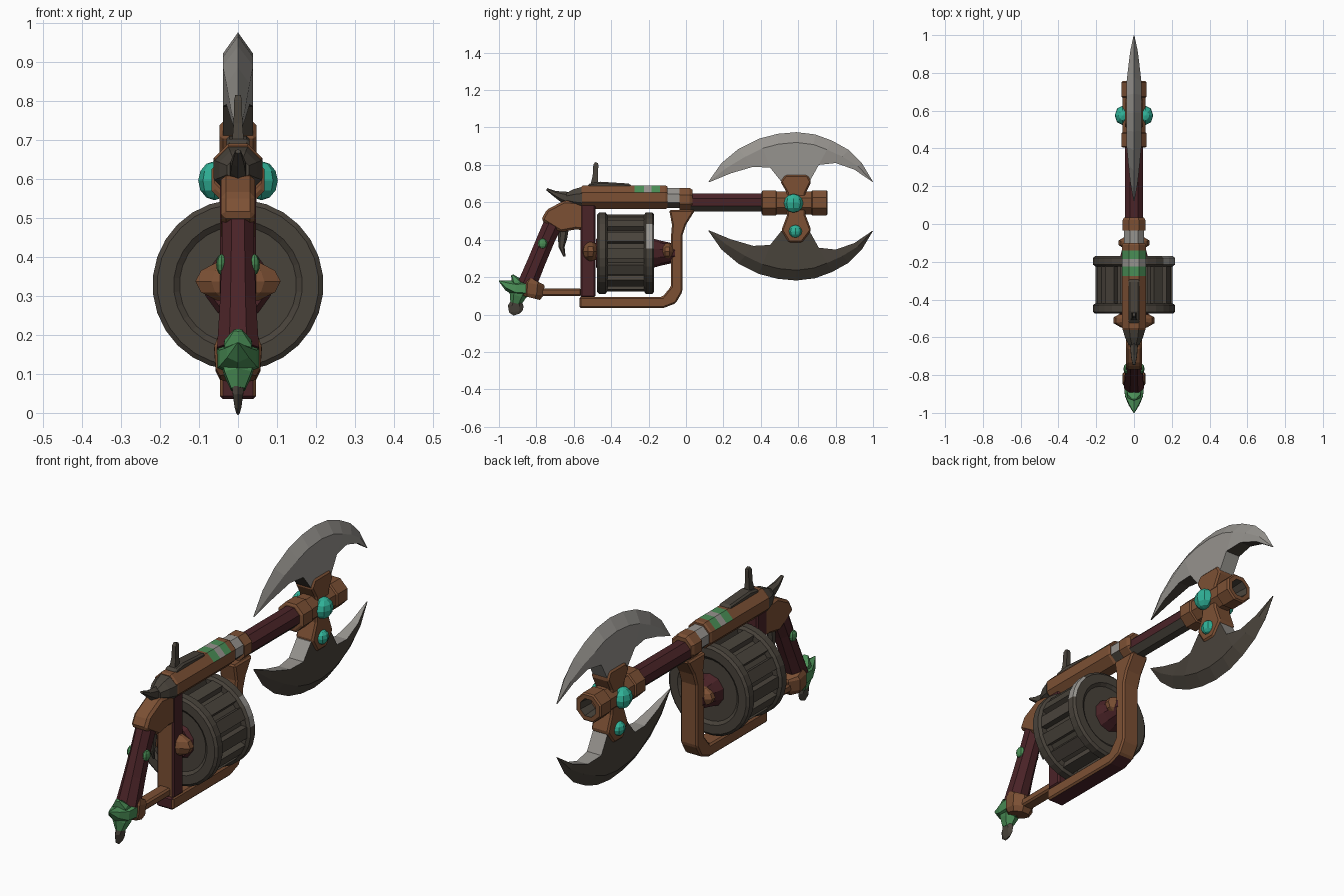
import bpy, bmesh, math
from mathutils import Vector, Matrix

if "Cube" in bpy.data.objects:
    bpy.data.objects.remove(bpy.data.objects["Cube"])

def mat(name, r, g, b):
    m = bpy.data.materials.new(name)
    lin = [((c / 255 + 0.055) / 1.055) ** 2.4 for c in (r, g, b)]
    m.diffuse_color = (*lin, 1)
    m.use_nodes = True
    m.node_tree.nodes["Principled BSDF"].inputs["Base Color"].default_value = m.diffuse_color
    return m

BROWN, DARK, LIGHT, MAROON, GREEN, TEAL = range(6)
MATS = [mat("bronze_brown", 124, 80, 52), mat("dark_iron", 73, 67, 59),
        mat("light_steel", 150, 147, 142), mat("maroon_wood", 74, 35, 39),
        mat("green_jade", 74, 142, 86), mat("teal_gem", 48, 178, 152)]

def finish(name, bm, colour, rule=None, bevel=0):
    bmesh.ops.remove_doubles(bm, verts=bm.verts, dist=0.0005)
    bmesh.ops.recalc_face_normals(bm, faces=bm.faces)
    for f in bm.faces:
        c = rule(f.calc_center_median(), f.normal) if rule else None
        f.material_index = colour if c is None else c
    me = bpy.data.meshes.new(name)
    bm.to_mesh(me)
    bm.free()
    for m in MATS:
        me.materials.append(m)
    ob = bpy.data.objects.new(name, me)
    bpy.context.collection.objects.link(ob)
    if bevel:
        b = ob.modifiers.new("bevel", 'BEVEL')
        b.width, b.segments = bevel, 1
    return ob

def loft(bm, rings, cap=True):
    vs = [[bm.verts.new(p) for p in r] for r in rings]
    n = len(vs[0])
    for a, b in zip(vs, vs[1:]):
        for i in range(n):
            bm.faces.new((a[i], a[(i + 1) % n], b[(i + 1) % n], b[i]))
    if cap:
        bm.faces.new(vs[0])
        bm.faces.new(vs[-1])

def lathe(name, zc, profile, colour, n=8, rule=None):
    """Turned part along y; profile is (y, radius)."""
    bm = bmesh.new()
    loft(bm, [[(r * math.cos((i + .5) * math.tau / n), y, zc + r * math.sin((i + .5) * math.tau / n))
               for i in range(n)] for y, r in profile])
    return finish(name, bm, colour, rule)

def prism(name, pts, half, colour, rule=None, bevel=0.008):
    """Side outline (y, z) given thickness across x."""
    bm = bmesh.new()
    loft(bm, [[(x, y, z) for y, z in pts] for x in (-half, half)])
    return finish(name, bm, colour, rule, bevel)

def sweep(name, path, colour, n=8, rule=None):
    """Rings (y, z, half width x, half depth) along a path in the side plane."""
    bm, rings = bmesh.new(), []
    for k, (y, z, rx, rt) in enumerate(path):
        p, q = path[max(k - 1, 0)], path[min(k + 1, len(path) - 1)]
        d = Vector((q[0] - p[0], q[1] - p[1])).normalized()
        ang = [(i + .5) * math.tau / n for i in range(n)]
        rings.append([(rx * math.cos(a), y - d.y * rt * math.sin(a), z + d.x * rt * math.sin(a)) for a in ang])
    loft(bm, rings)
    return finish(name, bm, colour, rule)

def blob(name, c, s, colour, u=8, v=6):
    bm = bmesh.new()
    bmesh.ops.create_uvsphere(bm, u_segments=u, v_segments=v, radius=1,
                              matrix=Matrix.Translation(c) @ Matrix.Diagonal((*s, 1)))
    return finish(name, bm, colour)

# Barrel, collar and muzzle block with bore
lathe("barrel", .60, [(-.03, .052), (.42, .052)], MAROON, 8,
      lambda c, n: DARK if n.z < -.5 else None)
lathe("barrel_collar", .615, [(-.035, .066), (.02, .066), (.035, .056)], BROWN)
lathe("steel_ring", .622, [(-.11, .058), (-.03, .058)], LIGHT, 8,
      lambda c, n: DARK if c.z < .61 else None)
lathe("muzzle_block", .597, [(.405, .062), (.41, .073), (.48, .073), (.485, .066), (.67, .066), (.675, .073),
                             (.75, .073), (.757, .066), (.757, .045), (.68, .038)], BROWN, 8,
      lambda c, n: DARK if c.y > .68 and Vector((c.x, c.z - .597)).length < .05 else None)

# Axe mount and gems
prism("axe_mount", [(.505, .71), (.53, .745), (.65, .745), (.67, .71), (.64, .65), (.64, .53), (.67, .45),
                    (.62, .385), (.55, .385), (.51, .45), (.54, .53), (.54, .65)], .047, BROWN)
for s in (-1, 1):
    blob("barrel_gem", (s * .06, .575, .595), (.042, .052, .05), TEAL)
    blob("mount_gem", (s * .045, .585, .445), (.03, .036, .034), TEAL)

# Crescent axe blades, lens shaped in section
OUTER = [(.12, .71), (.19, .81), (.28, .885), (.39, .94), (.49, .966), (.59, .975), (.69, .963),
         (.78, .93), (.87, .88), (.94, .81), (1.0, .71)]
INNER = [(.123, .707), (.24, .755), (.36, .79), (.45, .785), (.51, .71), (.59, .70), (.66, .71),
         (.71, .80), (.80, .81), (.90, .775), (.997, .709)]

def blade(name, lower):
    bm, rings = bmesh.new(), []
    for i, (o, q) in enumerate(zip(OUTER, INNER)):
        t = .002 + .037 * min(1, min(i, 10 - i) / 3) ** .7
        o, q = Vector(o), Vector(q)
        b = o + (q - o).normalized() * min(.055, (q - o).length * .5)
        ring = [(0, *o), (t, *b), (t, *q), (-t, *q), (-t, *b)]
        rings.append([(x, y, 1.157 - z if lower else z) for x, y, z in ring])
    loft(bm, rings)
    if lower:
        finish(name, bm, DARK, lambda c, n: LIGHT if n.z > .2 and abs(n.x) < .5 else None)
    else:
        finish(name, bm, LIGHT, lambda c, n: DARK if n.z < -.5 and abs(n.x) < .3 else None)

blade("upper_blade", False)
blade("lower_blade", True)

# Receiver with painted stripes across its top
def stripes(c, n):
    if c.z > .655 and -.275 < c.y < -.14:
        return LIGHT if -.225 < c.y < -.185 else GREEN
lathe("receiver", .627, [(-.56, .062), (-.55, .068), (-.275, .068), (-.225, .068), (-.185, .068), (-.14, .068),
                         (-.11, .068), (-.10, .062)], BROWN, 8, stripes)
lathe("receiver_back", .622, [(-.64, .03), (-.60, .052), (-.555, .066)], DARK)
prism("sight_base", [(-.53, .675), (-.52, .70), (-.46, .71), (-.30, .70), (-.285, .675)], .03, DARK)
sweep("rear_sight", [(-.49, .69, .022, .03), (-.485, .74, .016, .02), (-.482, .80, .014, .019),
                     (-.478, .812, .01, .012)], DARK, 4)
sweep("hammer", [(-.60, .61, .026, .04), (-.66, .63, .022, .03), (-.70, .645, .018, .016),
                 (-.745, .67, .008, .006)], DARK, 6)

# Frame around the drum
prism("frame", [(-.57, .035), (-.12, .035), (-.055, .06), (-.02, .12), (-.02, .42), (0, .48), (.05, .56),
                (-.09, .56), (-.075, .48), (-.08, .42), (-.08, .15), (-.125, .095), (-.57, .095)], .046, BROWN,
      lambda c, n: MAROON if n.y < -.9 and c.y < -.5 or n.z < -.9 and c.z < .05 else None)
prism("rear_post", [(-.565, .09), (-.485, .09), (-.485, .59), (-.565, .59)], .046, MAROON,
      lambda c, n: BROWN if n.y < -.5 else None)
prism("lower_strut", [(-.84, .10), (-.56, .10), (-.56, .14), (-.84, .14)], .03, BROWN)

# Drum: core, slats, two flanges and hubs
ZD = .328
lathe("drum_core", ZD, [(-.44, .178), (-.20, .178)], DARK, 28)
bm = bmesh.new()
for k in range(14):
    m = (Matrix.Translation((0, -.325, ZD)) @ Matrix.Rotation((k + .5) * math.tau / 14, 4, 'Y')
         @ Matrix.Translation((0, 0, .187)) @ Matrix.Diagonal((.056, .22, .036, 1)))
    bmesh.ops.create_cube(bm, size=1, matrix=m)
finish("drum_slats", bm, DARK)
worn = lambda c, n: LIGHT if c.x > .15 and .37 < c.z < .48 and c.y > -.3 and abs(n.y) < .8 else None
for nm, y, s in (("rear_flange", -.475, 1), ("front_flange", -.17, -1)):
    lathe(nm, ZD, [(y + s * .012, .15), (y, .165), (y, .207), (y + s * .01, .219), (y + s * .045, .219),
                   (y + s * .055, .205)], DARK, 28, worn)
blob("rear_hub", (0, -.51, .337), (.115, .048, .056), BROWN, 10, 6)
lathe("rear_hub_plate", ZD, [(-.482, .075), (-.46, .09)], MAROON, 10)
lathe("front_hub", ZD, [(-.20, .085), (-.14, .068), (-.06, .05)], MAROON, 10)
blob("front_hub_bar", (0, -.10, .337), (.085, .04, .048), BROWN, 10, 6)

# Grip, bracket, trigger and side studs
prism("grip_bracket", [(-.65, .61), (-.54, .60), (-.535, .45), (-.59, .455), (-.67, .44), (-.775, .505),
                       (-.745, .56)], .043, BROWN, bevel=.012)
sweep("grip", [(-.70, .51, .045, .055), (-.75, .40, .045, .052), (-.80, .28, .05, .052),
               (-.85, .16, .058, .055)], MAROON)
sweep("trigger", [(-.655, .47, .018, .03), (-.66, .41, .016, .025), (-.665, .36, .013, .016),
                  (-.65, .31, .006, .006)], DARK, 6)
for s in (-1, 1):
    blob("grip_stud", (s * .042, -.767, .38), (.014, .026, .027), GREEN)

# Pommel collar and claws
sweep("pommel_collar", [(-.81, .185, .056, .06), (-.82, .165, .066, .07), (-.825, .11, .062, .068),
                        (-.83, .09, .05, .055)], BROWN)
sweep("back_claw", [(-.85, .14, .062, .05), (-.91, .14, .055, .042), (-.955, .155, .032, .028),
                    (-1.0, .18, .002, .002)], GREEN, 6)
sweep("upper_claw", [(-.88, .14, .045, .04), (-.91, .18, .04, .025), (-.93, .212, .012, .006)], GREEN, 6)
sweep("lower_claw", [(-.88, .15, .055, .045), (-.90, .10, .04, .045), (-.91, .06, .02, .03)], GREEN, 6)
sweep("pommel_spike", [(-.905, .08, .02, .026), (-.91, .045, .015, .042), (-.91, .015, .01, .036),
                       (-.905, 0, .004, .018)], DARK, 6)
